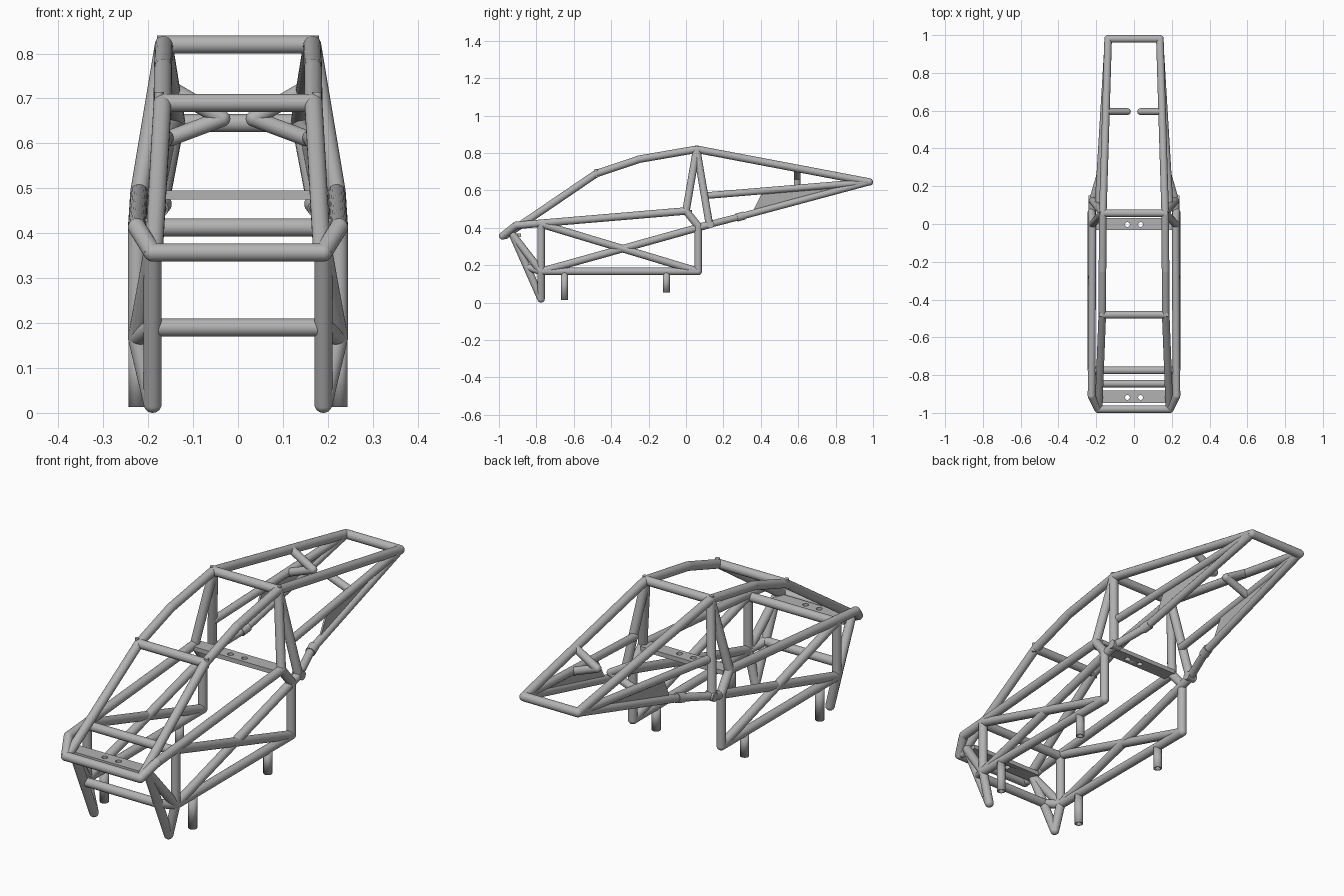
import bpy, bmesh, math
from mathutils import Vector

if "Cube" in bpy.data.objects:
    bpy.data.objects.remove(bpy.data.objects["Cube"])

R = 0.02  # tube radius
STEEL = bpy.data.materials.new("bare_steel_grey")
STEEL.use_nodes = True
STEEL.diffuse_color = (0.45, 0.45, 0.45, 1)
STEEL.node_tree.nodes["Principled BSDF"].inputs["Base Color"].default_value = (0.45, 0.45, 0.45, 1)


def finish(name, bm, mirror=False):
    bmesh.ops.recalc_face_normals(bm, faces=bm.faces)
    mesh = bpy.data.meshes.new(name)
    bm.to_mesh(mesh)
    bm.free()
    mesh.materials.append(STEEL)
    obj = bpy.data.objects.new(name, mesh)
    bpy.context.collection.objects.link(obj)
    if mirror:
        obj.modifiers.new("other_side", 'MIRROR')
        obj.modifiers["other_side"].use_mirror_merge = False
    bpy.ops.object.select_all(action='DESELECT')
    obj.select_set(True)
    bpy.context.view_layer.objects.active = obj
    bpy.ops.object.shade_smooth_by_angle(angle=math.radians(40))
    return obj


def tube(name, points, mirror=True, radius=R, round_ends=True, hollow=False):
    """Round tube through the points with ball joints at its bends."""
    bm = bmesh.new()
    pts = [Vector(p) for p in points]
    for a, b in zip(pts, pts[1:]):
        made = bmesh.ops.create_cone(bm, cap_ends=not hollow, segments=24,
                                     radius1=radius, radius2=radius, depth=(b - a).length)["verts"]
        bmesh.ops.rotate(bm, verts=made, matrix=(b - a).to_track_quat('Z', 'Y').to_matrix())
        bmesh.ops.translate(bm, verts=made, vec=(a + b) / 2)
    for p in (pts if round_ends else pts[1:-1]):
        made = bmesh.ops.create_uvsphere(bm, u_segments=24, v_segments=12, radius=radius)["verts"]
        bmesh.ops.translate(bm, verts=made, vec=p)
    obj = finish(name, bm, mirror)
    if hollow:
        wall = obj.modifiers.new("wall", 'SOLIDIFY')
        wall.thickness, wall.offset = 0.006, -1
    return obj


def drilled_plate(name, y, z, width, depth):
    """Flat cross plate with two bolt holes."""
    bm = bmesh.new()
    bmesh.ops.create_cube(bm, size=1)
    bmesh.ops.scale(bm, verts=bm.verts, vec=(width, depth, 0.02))
    bmesh.ops.translate(bm, verts=bm.verts, vec=(0, y, z))
    plate = finish(name, bm)
    bm = bmesh.new()
    for x in (-0.035, 0.035):
        made = bmesh.ops.create_cone(bm, cap_ends=True, segments=20,
                                     radius1=0.013, radius2=0.013, depth=0.1)["verts"]
        bmesh.ops.translate(bm, verts=made, vec=(x, y - 0.003, z))
    cutter = finish("hole_cutter", bm)
    cutter.hide_render = True
    cut = plate.modifiers.new("holes", 'BOOLEAN')
    cut.object, cut.operation, cut.solver = cutter, 'DIFFERENCE', 'EXACT'
    bpy.context.view_layer.objects.active = plate
    bpy.ops.object.modifier_apply(modifier="holes")
    bpy.data.objects.remove(cutter)


# Shared joints on the +x side
nose = (0.19, -0.98, 0.357)
nose_back = (0.225, -0.91, 0.413)
front_low = (0.225, -0.775, 0.167)
front_high = (0.225, -0.775, 0.42)
leg_foot = (0.19, -0.775, 0.02)
leg_top = (0.19, -0.925, 0.36)
leg_mid = (0.19, -0.845, 0.19)
rear_low = (0.225, 0.065, 0.167)
rear_high = (0.225, 0.065, 0.41)
waist = (0.22, 0.0, 0.49)
screen_top = (0.168, -0.48, 0.69)
roof_top = (0.165, 0.057, 0.82)
pivot = (0.22, 0.125, 0.418)
tail_bend = (0.172, 0.29, 0.46)
tail_mid = (0.19, 0.105, 0.572)
tail_end = (0.137, 0.98, 0.645)


def flip(p):
    return (-p[0], p[1], p[2])


# Side frames
tube("upper_side_rail", [nose, nose_back, waist])
tube("lower_side_rail", [front_low, rear_low])
tube("front_post", [front_low, front_high])
tube("rear_post", [rear_low, rear_high, waist])
tube("falling_side_brace", [front_high, rear_low])
tube("rising_side_brace", [front_low, pivot])

# Cabin hoops and roof
tube("screen_pillar_and_roof_rail",
     [(0.187, -0.965, 0.36), screen_top, (0.167, -0.25, 0.767), roof_top])
tube("main_hoop_front", [waist, roof_top])
tube("main_hoop_rear", [roof_top, pivot])
tube("roof_joint_stub", [(0.17, 0.057, 0.8), (0.17, 0.057, 0.84)], radius=0.01, round_ends=False)
tube("screen_joint_stub", [(0.176, -0.48, 0.67), (0.176, -0.48, 0.714)], radius=0.01, round_ends=False)

# Nose legs
tube("nose_leg", [leg_top, leg_foot, front_low])
tube("nose_leg_brace", [leg_top, front_low])

# Tail frame
tube("tail_upper_rail", [roof_top, tail_end])
tube("tail_middle_rail", [tail_mid, tail_end], radius=0.018)
tube("tail_lower_rail", [pivot, tail_bend, tail_end], radius=0.018)
tube("tail_bend_sleeve", [(0.177, 0.272, 0.455), (0.169, 0.312, 0.466)], radius=0.022, round_ends=False)
tube("pivot_bush", [(0.195, 0.13, 0.418), (0.24, 0.13, 0.418)], round_ends=False)
tube("tail_inner_strut", [(0.147, 0.595, 0.72), (0.035, 0.595, 0.655), (0.15, 0.595, 0.612)],
     radius=0.018)

# Tail gusset plate between the middle and lower rails
mid_a, low_a, end = Vector(tail_mid), Vector(tail_bend), Vector(tail_end)
bm = bmesh.new()
corners = [low_a.lerp(end, 0.09), low_a.lerp(end, 0.95), mid_a.lerp(end, 0.95), mid_a.lerp(end, 0.35)]
face = bm.faces.new([bm.verts.new(c) for c in corners])
grown = bmesh.ops.extrude_face_region(bm, geom=[face])["geom"]
bmesh.ops.translate(bm, verts=[g for g in grown if isinstance(g, bmesh.types.BMVert)], vec=(-0.008, 0, 0))
finish("tail_gusset", bm, mirror=True)

# Hanging mounting pipes
tube("front_mount_pipe", [(0.225, -0.65, 0.167), (0.225, -0.65, 0.013)],
     radius=0.019, round_ends=False, hollow=True)
tube("rear_mount_pipe", [(0.225, -0.105, 0.167), (0.225, -0.105, 0.055)],
     radius=0.019, round_ends=False, hollow=True)

# Cross bars
for name, p in (("nose_bar", nose), ("dash_bar", (0.225, -0.775, 0.413)), ("screen_bar", screen_top),
                ("roof_bar", roof_top), ("tail_bar", tail_end)):
    tube(name, [flip(p), p], mirror=False)
tube("leg_bar", [flip(front_low), flip(leg_mid), leg_mid, front_low], mirror=False)

# Cross plates
drilled_plate("nose_plate", -0.915, 0.36, 0.37, 0.066)
drilled_plate("seat_plate", 0.0, 0.485, 0.42, 0.064)
